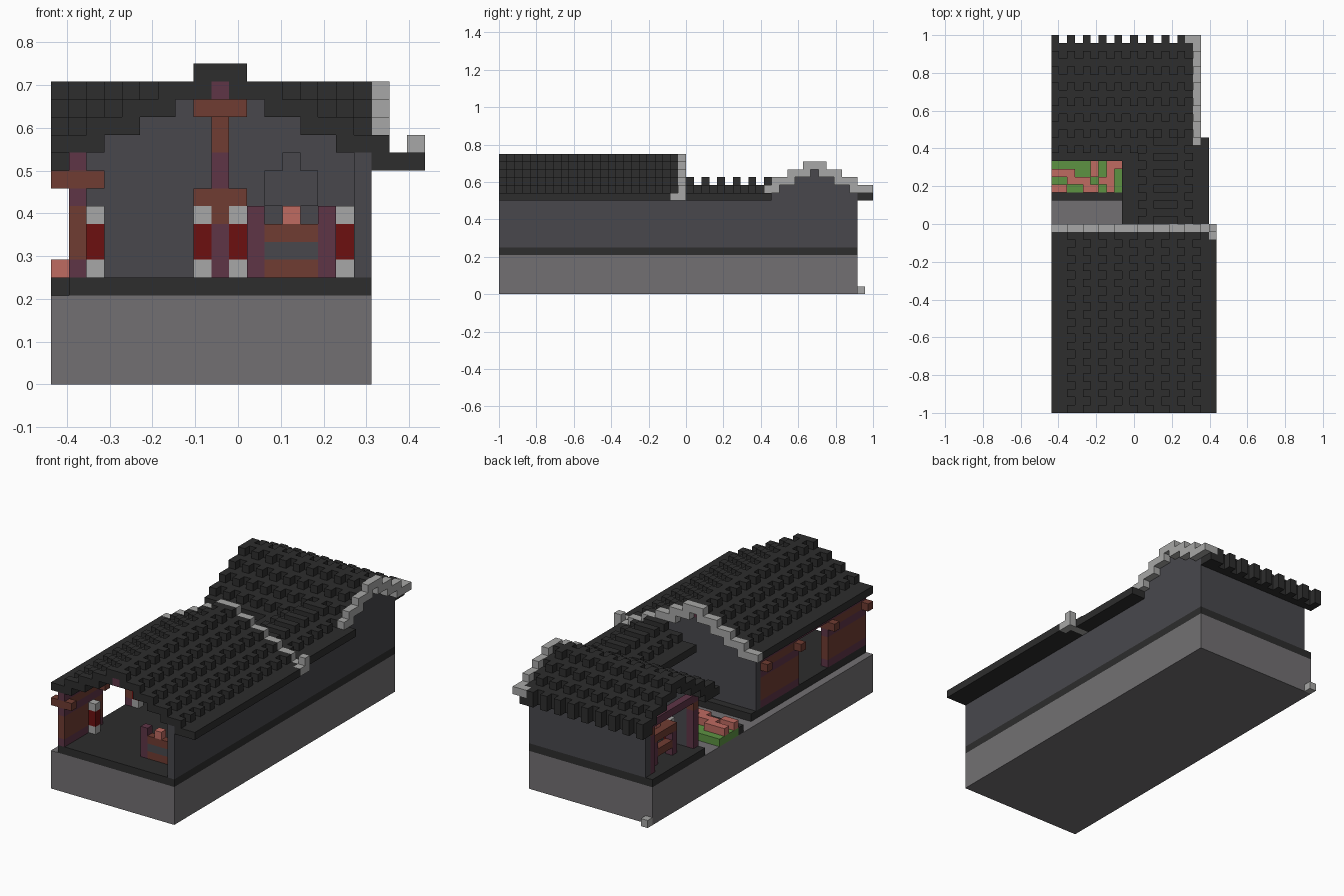
import bpy
import bmesh
from mathutils import Vector

U = 1 / 24                      # edge of one block
ORIGIN = Vector((-0.4375, -1, 0))

cube = bpy.data.objects.get("Cube")
if cube:
    bpy.data.objects.remove(cube)


def material(name, r, g, b):
    m = bpy.data.materials.new(name)
    m.use_nodes = True
    m.diffuse_color = (r, g, b, 1)
    m.node_tree.nodes["Principled BSDF"].inputs["Base Color"].default_value = (r, g, b, 1)
    return m


TILE = material("roof charcoal", .026, .026, .026)
WALL = material("wall slate", .065, .064, .073)
STONE = material("base grey", .17, .163, .17)
TRIM = material("pale grey", .39, .39, .385)
BROWN = material("timber brown", .16, .045, .032)
PLUM = material("plum timber", .112, .035, .062)
RED = material("dark red", .15, .005, .005)
PINK = material("blossom pink", .52, .145, .12)
GREEN = material("grass green", .11, .29, .055)


def part(name, mat, boxes):
    """One object from inclusive block ranges (x0, x1, y0, y1, z0, z1)."""
    bm = bmesh.new()
    for x0, x1, y0, y1, z0, z1 in boxes:
        lo = Vector((x0, y0, z0)) * U + ORIGIN
        hi = Vector((x1 + 1, y1 + 1, z1 + 1)) * U + ORIGIN
        verts = bmesh.ops.create_cube(bm, size=1)["verts"]
        for v in verts:
            v.co = (lo + hi) / 2 + v.co * (hi - lo)
    mesh = bpy.data.meshes.new(name)
    bm.to_mesh(mesh)
    bm.free()
    mesh.materials.append(mat)
    obj = bpy.data.objects.new(name, mesh)
    bpy.context.collection.objects.link(obj)


def course(peak, d):
    """Height of the roof course at distance d from the ridge."""
    return peak - (d + 1) // 2


# Stone base, dark plinth and corner stone
part("stone_base", STONE, [(0, 17, 0, 45, 0, 4)])
part("corner_stone", TRIM, [(0, 0, 46, 46, 0, 0)])
part("plinth_floor", TILE, [(1, 17, 0, 23, 5, 5), (9, 17, 24, 34, 5, 5),
                            (0, 8, 27, 27, 5, 5), (0, 17, 35, 45, 5, 5)])

# Outer walls and stepped gable walls
part("side_wall", WALL, [(17, 17, 0, 45, 6, 12)])
part("back_wall", WALL, [(1, 16, 45, 45, 6, 12)])
part("back_hall_front_wall", WALL, [(2, 16, 35, 35, 6, 12)])
part("back_gable_wall", WALL,
     [(17, 17, j, j, 13, course(16, abs(j - 40)) - 1) for j in range(36, 45)])
part("front_hall_gable_wall", WALL,
     [(i, i, 22, 22, 6, course(17, abs(i - 9)) - 1) for i in range(1, 17)])

# Front hall roof: ridge along y, toothed courses stepping down each side
tiles = [(9, 9, 0, 22, 17, 17)]
for step in range(5):
    k, near = 17 - step, 9 + 2 * step
    for side in (1, -1):
        if step:
            a, b = sorted((9 + side * (near - 10), 9 + side * (near - 9)))
            tiles.append((a, b, 0, 22, k, k))
        tooth = 9 + side * (near - 8)
        tiles += [(tooth, tooth, j, j, k, k) for j in range(0, 23, 2)]
tiles += [(0, 0, j, j, 13, 13) for j in range(1, 23, 2)]
tiles += [(18, 19, 0, 22, 12, 12), (20, 20, 0, 21, 12, 12)]
part("front_roof", TILE, tiles)

# Pale verge on the rear edge of the front roof
verge = [(9, 9, 23, 23, 17, 17)]
for step in range(5):
    k = 17 - step
    verge += [(8 + 2 * step, 10 + 2 * step, 23, 23, k, k),
              (8 - 2 * step, 10 - 2 * step, 23, 23, k, k)]
verge += [(18, 20, 23, 23, 12, 12), (20, 20, 23, 23, 13, 13), (20, 20, 22, 22, 12, 12)]
part("front_roof_verge", TRIM, verge)

# Back hall roof: ridge along x
tiles = [(0, 17, 40, 40, 16, 16)]
for step in range(4):
    k = 16 - step
    for side in (1, -1):
        if step:
            a, b = sorted((40 + side * (2 * step - 1), 40 + side * 2 * step))
            tiles.append((0, 17, a, b, k, k))
        tooth = 40 + side * (2 * step + 1)
        tiles += [(i, i, tooth, tooth, k, k) for i in range(0, 17, 2)]
tiles += [(0, 17, 46, 46, 12, 12), (0, 8, 32, 34, 12, 12)]
tiles += [(i, i, 47, 47, 12, 12) for i in range(0, 18, 2)]
tiles.append((17, 17, 47, 47, 12, 12))
part("back_roof", TILE, tiles)

verge = [(18, 18, 39, 41, 16, 16)]
for step in range(1, 4):
    k = 16 - step
    verge += [(18, 18, 39 + 2 * step, 41 + 2 * step, k, k),
              (18, 18, max(34, 39 - 2 * step), 41 - 2 * step, k, k)]
verge.append((17, 17, 47, 47, 13, 13))
part("back_roof_verge", TRIM, verge)

# Low roof of the covered passage
tiles = [(9, 19, 24, 34, 12, 12), (12, 16, 24, 34, 13, 13)]
for j in range(24, 35, 2):
    tiles += [(11, 11, j, j, 13, 13), (17, 17, j, j, 13, 13), (13, 15, j, j, 14, 14)]
part("passage_roof", TILE, tiles)

# Courtyard garden, pink plants laid out as a small plan
part("garden_bed", GREEN, [(0, 8, 28, 31, 5, 5)])
PLAN = ["PP..PP.P.", "..PPP.PP.", "PPP..P.P.", ".....P.PP"]
part("garden_plants", PINK, [(i, i, 28 + r, 28 + r, 6, 6)
                             for r, row in enumerate(PLAN)
                             for i, c in enumerate(row) if c == "P"])

# Banded timber screens on the open long side
screens = [(0, 7), (14, 21)]
part("screen_panels", BROWN, [(1, 1, a, b, 7, 9) for a, b in screens]
     + [(1, 1, a, b, 11, 11) for a, b in screens])
part("screen_rails", PLUM, [(1, 1, a, b, k, k) for a, b in screens for k in (6, 10)]
     + [(1, 1, 0, 21, 12, 12)])
part("screen_brackets", BROWN, [(i, i, j, j, 11, 11) for i in (0, 2)
                                for j in (0, 7, 14, 21)])

# Ridge beam, its brackets and the king post
part("ridge_beam", PLUM, [(9, 9, 0, 22, 16, 16)])
part("ridge_brackets", BROWN, [(8, 10, j, j, 15, 15) for j in (5, 13, 21)])
part("king_post", BROWN, [(9, 9, 21, 21, 13, 14), (8, 10, 21, 21, 10, 10),
                          (9, 9, 21, 21, 9, 9)])
part("king_post_bands", PLUM, [(9, 9, 21, 21, 11, 12), (9, 9, 21, 21, 6, 8)])

# Red lantern posts with pale caps
posts = [(2, 5), (2, 14), (8, 21), (10, 21), (16, 21), (3, 37)]
part("lantern_bodies", RED, [(i, i, j, j, 7, 8) for i, j in posts])
part("lantern_caps", TRIM, [(i, i, j, j, k, k) for i, j in posts for k in (6, 9)])

# Altar seat in the front hall and tablet on the rear wall
part("altar_posts", PLUM, [(11, 11, 3, 3, 6, 9), (15, 15, 3, 3, 6, 9)])
part("altar_boards", BROWN, [(12, 14, 3, 3, 6, 6), (12, 14, 3, 3, 8, 8)])
part("altar_back", WALL, [(12, 14, 3, 3, 7, 7)])
part("altar_offering", PINK, [(13, 13, 3, 3, 9, 9)])
part("wall_tablet", WALL, [(12, 14, 21, 21, 10, 11), (13, 13, 21, 21, 12, 12)])

# Timber frame and table in the back hall
part("back_hall_posts", PLUM, [(1, 1, j, j, 6, 10) for j in (35, 44)]
     + [(1, 1, 35, 45, 12, 12), (2, 2, 38, 38, 6, 8), (2, 2, 42, 42, 6, 8)])
part("back_hall_beams", BROWN, [(1, 2, 35, 35, 11, 11), (1, 2, 44, 44, 11, 11),
                                (2, 3, 38, 42, 9, 9), (2, 2, 39, 41, 7, 7)])
part("back_hall_offering", PINK, [(3, 3, 40, 40, 10, 10)])
